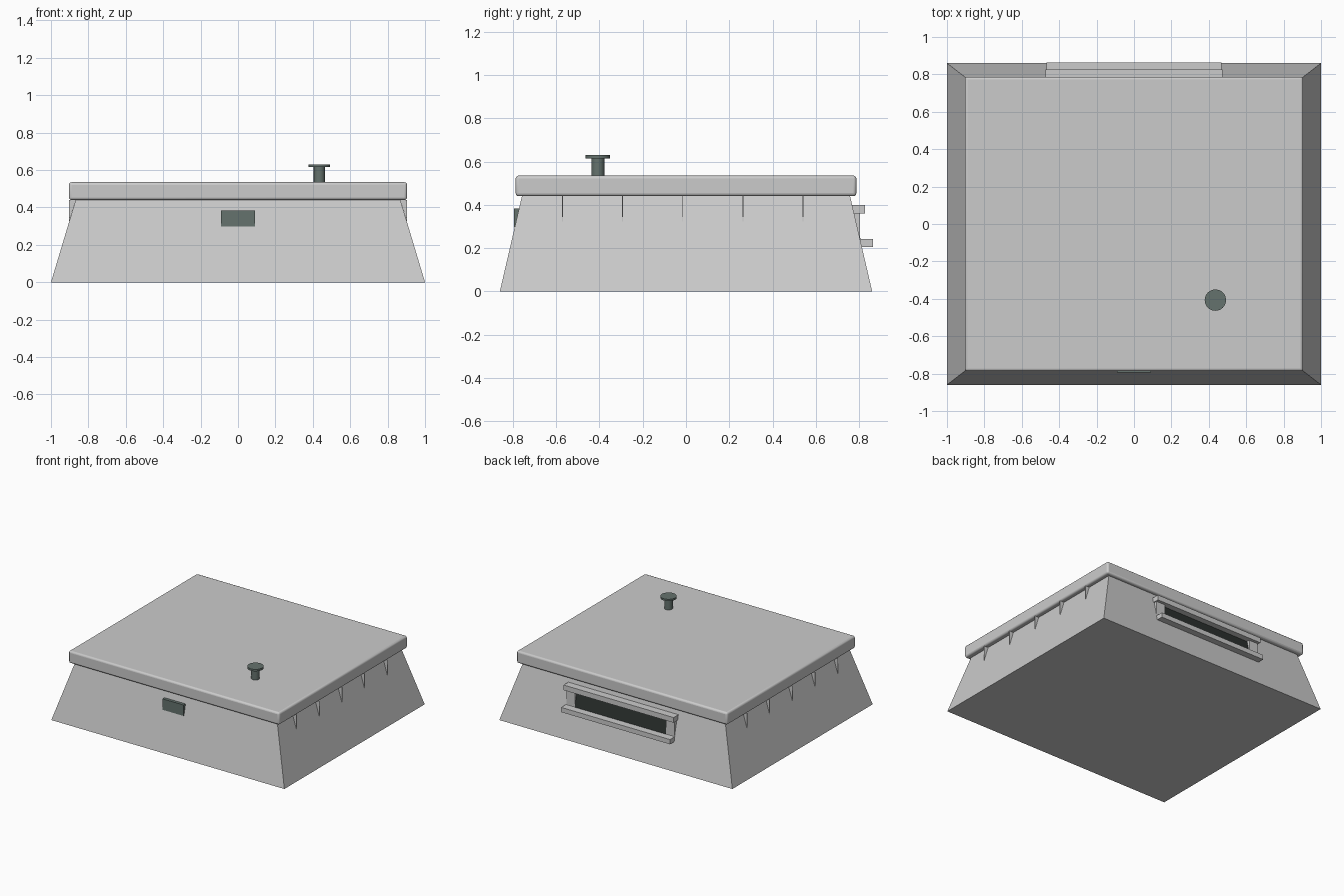
import bpy, bmesh
from mathutils import Vector

if "Cube" in bpy.data.objects:
    bpy.data.objects.remove(bpy.data.objects["Cube"])

BX, BY = 1.0, 0.86      # base half sizes
TX, TY, H = 0.868, 0.758, 0.44  # half sizes at the top of the body


def material(name, col):
    m = bpy.data.materials.new(name)
    m.diffuse_color = (*col, 1)
    m.use_nodes = True
    m.node_tree.nodes["Principled BSDF"].inputs["Base Color"].default_value = m.diffuse_color
    return m


teal = material("dark_green_grey", (0.13, 0.17, 0.155))
black = material("near_black", (0.025, 0.03, 0.028))


def make(name, verts, faces, mat=None):
    me = bpy.data.meshes.new(name)
    me.from_pydata(verts, [], faces)
    bm = bmesh.new()
    bm.from_mesh(me)
    bmesh.ops.recalc_face_normals(bm, faces=bm.faces)
    bm.to_mesh(me)
    bm.free()
    ob = bpy.data.objects.new(name, me)
    bpy.context.collection.objects.link(ob)
    if mat:
        me.materials.append(mat)
    return ob


def prism(name, pts, offset, mat=None):
    """Extrude a 3D outline along an offset."""
    n = len(pts)
    a = [Vector(p) for p in pts]
    b = [p + Vector(offset) for p in a]
    faces = [list(range(n)), list(range(2 * n - 1, n - 1, -1))]
    faces += [[i, (i + 1) % n, n + (i + 1) % n, n + i] for i in range(n)]
    return make(name, a + b, faces, mat)


def box(name, x, y, z, mat=None):
    pts = [(x[0], y[0], z[0]), (x[1], y[0], z[0]), (x[1], y[1], z[0]), (x[0], y[1], z[0])]
    return prism(name, pts, (0, 0, z[1] - z[0]), mat)


def cylinder(name, r, z0, z1, mat):
    bpy.ops.mesh.primitive_cylinder_add(vertices=32, radius=r, depth=z1 - z0,
                                        location=(0.435, -0.407, (z0 + z1) / 2))
    ob = bpy.context.object
    ob.name = name
    ob.data.materials.append(mat)
    bpy.ops.object.shade_smooth_by_angle()
    return ob


def slope_y(z):
    return BY - (BY - TY) * z / H


# tapered body
signs = [(-1, -1), (1, -1), (1, 1), (-1, 1)]
v = [(sx * BX, sy * BY, 0) for sx, sy in signs] + [(sx * TX, sy * TY, H) for sx, sy in signs]
make("body", v, [[0, 1, 2, 3], [4, 5, 6, 7]] +
     [[i, (i + 1) % 4, 4 + (i + 1) % 4, 4 + i] for i in range(4)])

# overhanging lid with rounded edges
lid = box("lid", (-0.904, 0.904), (-0.787, 0.787), (H, 0.535))
bev = lid.modifiers.new("rounding", "BEVEL")
bev.width, bev.segments = 0.014, 3
bpy.context.view_layer.objects.active = lid
lid.select_set(True)
bpy.ops.object.shade_smooth_by_angle()

# knob on the lid
cylinder("knob_stem", 0.03, 0.53, 0.617, teal)
cylinder("knob_cap", 0.057, 0.615, 0.63, teal)

# front latch
box("front_latch", (-0.09, 0.09), (-0.795, -0.75), (0.298, 0.383), teal)

# thin triangular ribs under the lid on both sides
for s in (-1, 1):
    for i in range(5):
        y = -0.573 + i * 0.278
        prism("side_rib", [(s * 0.904, y, H), (s * 0.904, y, 0.322), (s * TX, y, H)], (0, 0.004, 0))

# rear bracket: two rails, end posts and a dark slot
box("bracket_upper_rail", (-0.472, 0.472), (0.75, 0.826), (0.36, 0.40))
box("bracket_lower_rail", (-0.467, 0.467), (0.78, 0.863), (0.205, 0.242))
for s in (-1, 1):
    box("bracket_post", sorted((s * 0.39, s * 0.465)), (0.76, 0.803), (0.235, 0.365))
pts = [(-0.39, slope_y(z) + d, z) for z, d in
       ((0.24, 0.002), (0.36, 0.002), (0.36, -0.01), (0.24, -0.01))]
prism("bracket_slot", pts, (0.78, 0, 0), black)
